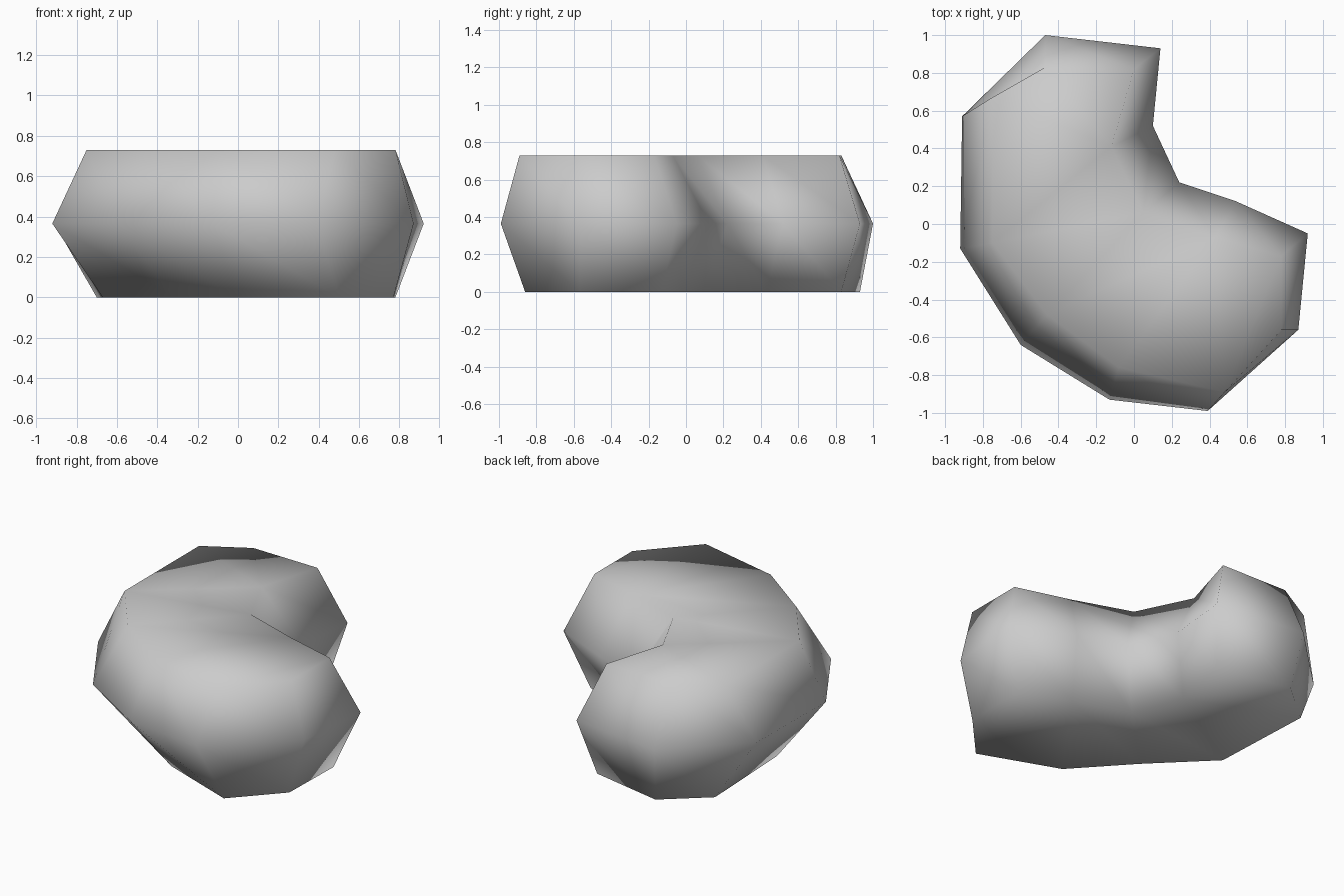
import bpy
import bmesh

cube = bpy.data.objects.get("Cube")
if cube:
    bpy.data.objects.remove(cube, do_unlink=True)

HEIGHT = 0.73

# Rim stations around the curved body: (belt xy), (upper rim xy), (lower rim xy)
STATIONS = [
    ((-.47, 1.0), (-.47, .83), (-.43, .93)),     # back end, outer
    ((.14, .93), (0, .82), (.06, .83)),          # back end, inner
    ((.10, .52), (-.12, .41), (-.02, .43)),      # inner bend
    ((.24, .22), (.05, .06), (.1, .1)),
    ((.54, .12), (.43, -.07), (.46, -.02)),
    ((.92, -.05), (.78, -.17), (.78, -.13)),     # side end, inner
    ((.87, -.56), (.78, -.56), (.77, -.57)),     # side end, outer
    ((.39, -.99), (.48, -.89), (.5, -.86)),      # outer bend
    ((-.13, -.93), (-.08, -.76), (-.01, -.67)),
    ((-.60, -.64), (-.46, -.48), (-.32, -.33)),
    ((-.92, -.13), (-.75, -.10), (-.67, .02)),
    ((-.91, .57), (-.75, .67), (-.70, .70)),
]

# Panels running across the bend, from one end of the body to the other
CAP_PANELS = [(0, 1, 2, 11), (11, 2, 10), (10, 2, 3, 9),
              (9, 3, 4, 8), (8, 4, 7), (7, 4, 5, 6)]


def make_material(name, color):
    material = bpy.data.materials.new(name)
    material.use_nodes = True
    material.diffuse_color = color
    shader = next(n for n in material.node_tree.nodes if n.type == "BSDF_PRINCIPLED")
    shader.inputs["Base Color"].default_value = color
    return material


def add_ring(bm, column, z):
    return [bm.verts.new((*station[column], z)) for station in STATIONS]


def bridge(bm, lower, upper):
    count = len(lower)
    for i in range(count):
        j = (i + 1) % count
        bm.faces.new((lower[i], lower[j], upper[j], upper[i]))


def add_cap(bm, ring):
    for panel in CAP_PANELS:
        bm.faces.new([ring[i] for i in panel])


def build_body():
    bm = bmesh.new()
    bottom = add_ring(bm, 2, 0)
    belt = add_ring(bm, 0, HEIGHT / 2)
    top = add_ring(bm, 1, HEIGHT)
    # Sloping walls, then the flat top and underside
    bridge(bm, bottom, belt)
    bridge(bm, belt, top)
    add_cap(bm, top)
    add_cap(bm, bottom)
    bmesh.ops.recalc_face_normals(bm, faces=bm.faces[:])
    for face in bm.faces:
        face.smooth = True
    mesh = bpy.data.meshes.new("curved_body")
    bm.to_mesh(mesh)
    bm.free()
    body = bpy.data.objects.new("curved_body", mesh)
    bpy.context.collection.objects.link(body)
    return body


body = build_body()
body.data.materials.append(make_material("light grey", (0.6, 0.6, 0.6, 1)))
